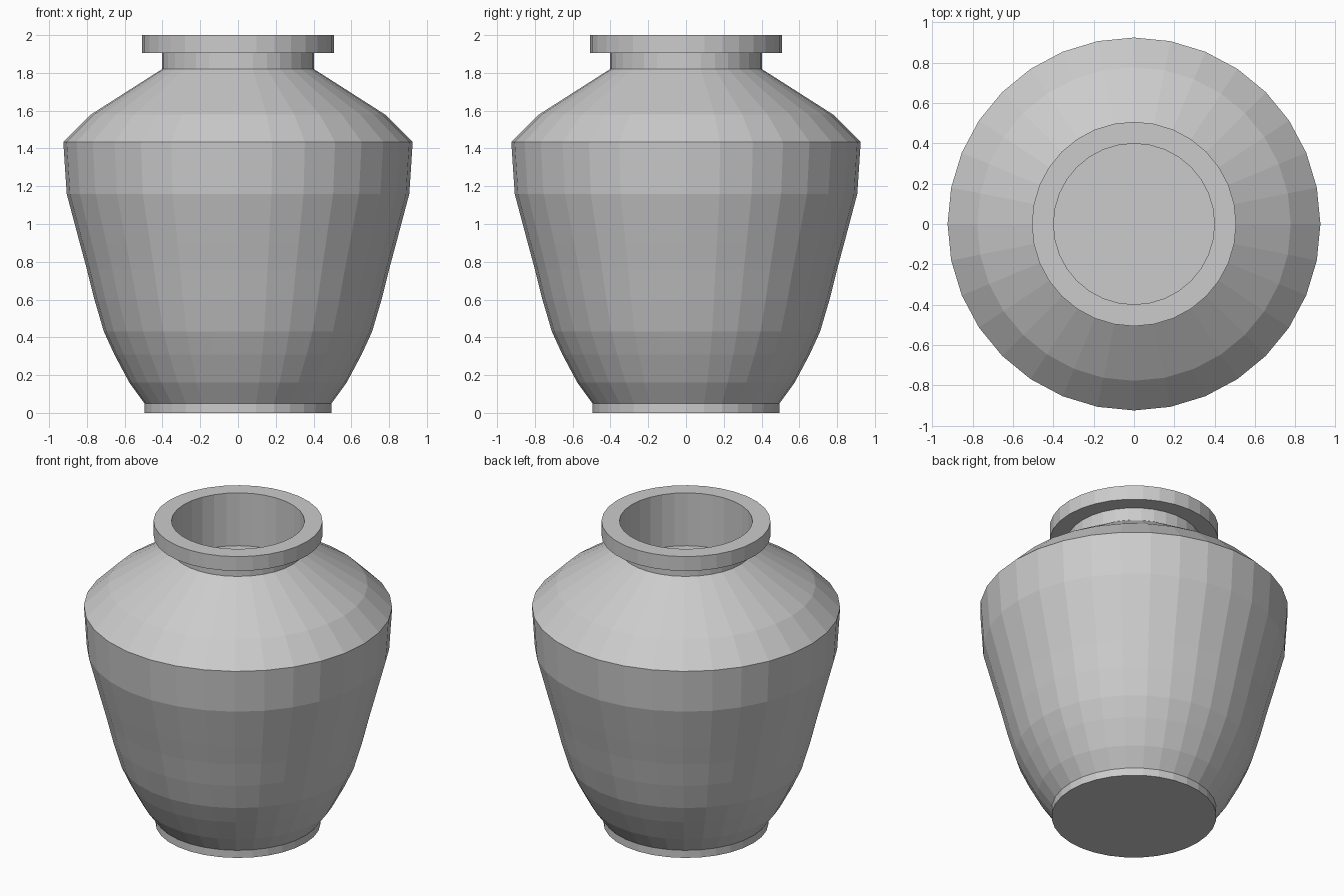
import bpy
import bmesh
from math import cos, sin, tau

cube = bpy.data.objects.get("Cube")
if cube:
    bpy.data.objects.remove(cube, do_unlink=True)

SIDES = 32

clay = bpy.data.materials.new("grey_clay")
clay.use_nodes = True
GREY = (0.6, 0.6, 0.6, 1)
clay.diffuse_color = GREY
clay.node_tree.nodes["Principled BSDF"].inputs["Base Color"].default_value = GREY


def lathe(name, profile):
    """Turn (radius, height) points around z, capping both ends of the profile."""
    bm = bmesh.new()
    rings = [[bm.verts.new((r * cos(tau * i / SIDES), r * sin(tau * i / SIDES), z))
              for i in range(SIDES)] for r, z in profile]
    for low, high in zip(rings, rings[1:]):
        for i in range(SIDES):
            j = (i + 1) % SIDES
            bm.faces.new((low[i], low[j], high[j], high[i]))
    bm.faces.new(rings[0][::-1])
    bm.faces.new(rings[-1])
    mesh = bpy.data.meshes.new(name)
    bm.to_mesh(mesh)
    bm.free()
    mesh.materials.append(clay)
    obj = bpy.data.objects.new(name, mesh)
    bpy.context.collection.objects.link(obj)
    return obj


# Profile of each section, from the foot up and back down into the mouth
foot = [(0.495, 0), (0.495, 0.05)]
belly = [(0.575, 0.16), (0.655, 0.31), (0.71, 0.43), (0.76, 0.6),
         (0.80, 0.76), (0.838, 0.9), (0.907, 1.16), (0.925, 1.435)]
shoulder = [(0.778, 1.58), (0.402, 1.82)]
neck = [(0.402, 1.905)]
rim = [(0.507, 1.905), (0.507, 2.0)]
mouth = [(0.399, 2.0), (0.399, 1.65)]

lathe("vase", foot + belly + shoulder + neck + rim + mouth)
